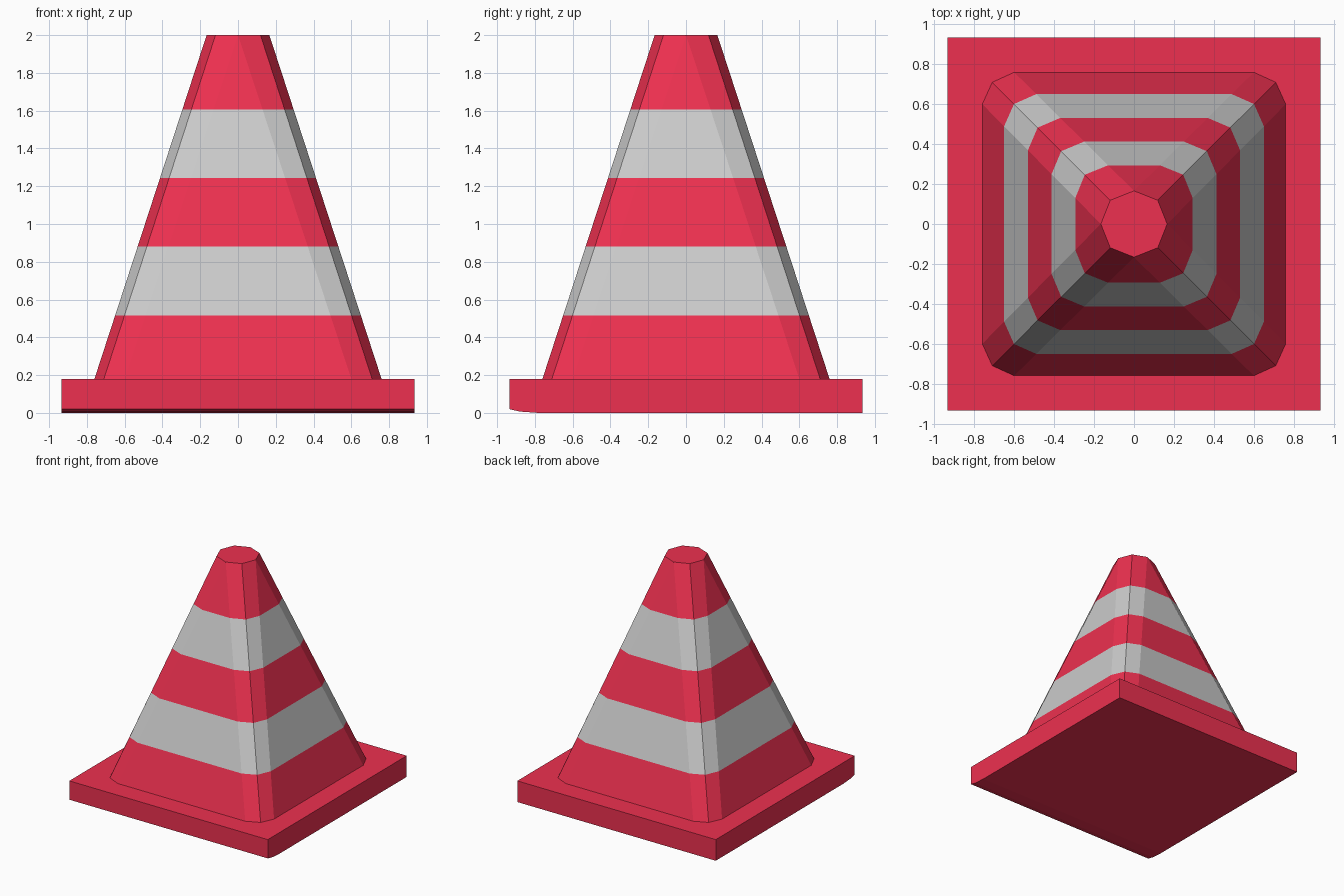
import bpy, bmesh

if "Cube" in bpy.data.objects:
    bpy.data.objects.remove(bpy.data.objects["Cube"])


def material(name, color):
    m = bpy.data.materials.new(name)
    m.diffuse_color = color
    m.use_nodes = True
    m.node_tree.nodes["Principled BSDF"].inputs["Base Color"].default_value = m.diffuse_color
    return m


red = material("red_plastic", (0.85, 0.03, 0.08, 1))
grey = material("reflective_grey", (0.8, 0.8, 0.8, 1))


def finish(bm, name, mats):
    bmesh.ops.remove_doubles(bm, verts=bm.verts, dist=0.0005)
    bmesh.ops.recalc_face_normals(bm, faces=bm.faces)
    me = bpy.data.meshes.new(name)
    bm.to_mesh(me)
    bm.free()
    for m in mats:
        me.materials.append(m)
    ob = bpy.data.objects.new(name, me)
    bpy.context.collection.objects.link(ob)
    return ob


# Square base plate: side profile (y, z) with a slightly lifted front lower edge
H = 0.935
profile = [(-H, 0.18), (-H, 0.02), (-0.88, 0.007), (-0.78, 0), (H, 0), (H, 0.18)]
bm = bmesh.new()
face = bm.faces.new([bm.verts.new((-H, y, z)) for y, z in profile])
ext = bmesh.ops.extrude_face_region(bm, geom=[face], use_keep_orig=True)
bmesh.ops.translate(bm, vec=(2 * H, 0, 0),
                    verts=[v for v in ext["geom"] if isinstance(v, bmesh.types.BMVert)])
finish(bm, "base_plate", [red])


# Tapered body: rounded square at the base narrowing to an octagon at the tip
def ring(z):
    t = (z - 0.18) / 1.82
    side = 0.76 + (0.166 - 0.76) * t      # flat side distance
    corner = 0.71 + (0.119 - 0.71) * t    # corner crease
    half = 0.6 * (1 - t)                  # half length of the flat side
    pts = []
    x, y = 1, 0
    for _ in range(4):
        for a, b in ((side, -half), (side, half), (corner, corner)):
            pts.append((a * x - b * y, a * y + b * x, z))
        x, y = -y, x
    return pts


bm = bmesh.new()
levels = [0.18, 0.515, 0.88, 1.243, 1.607, 2.0]
rings = [[bm.verts.new(p) for p in ring(z)] for z in levels]
for i, (lo, hi) in enumerate(zip(rings, rings[1:])):
    for k in range(12):
        j = (k + 1) % 12
        f = bm.faces.new((lo[k], lo[j], hi[j], hi[k]))
        f.material_index = i % 2          # alternate red and grey stripes
bm.faces.new(rings[-1])
bm.faces.new(rings[0][::-1])
finish(bm, "striped_cone", [red, grey])
